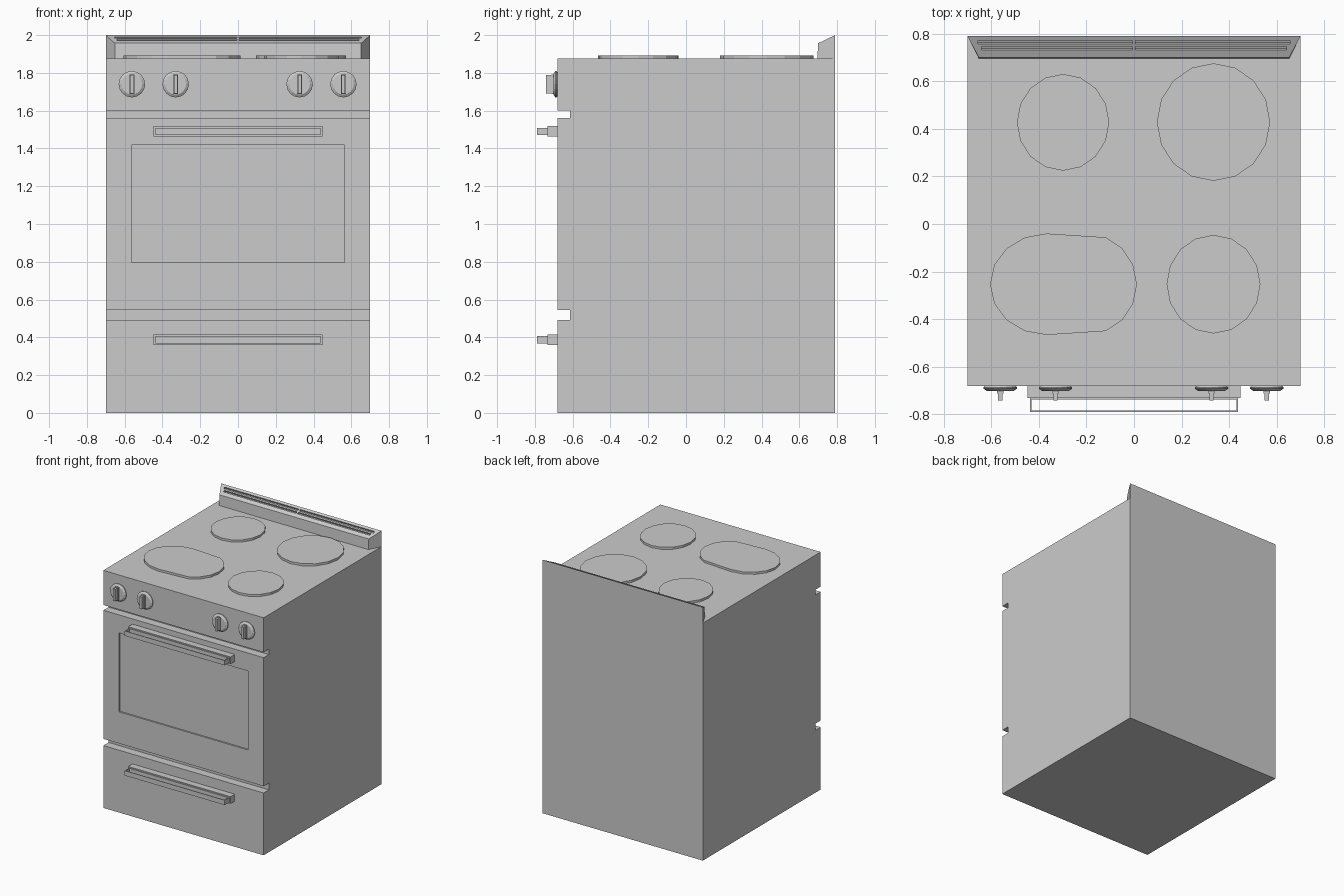
import bpy, bmesh
from math import cos, sin, radians, atan2
from mathutils import Matrix

if "Cube" in bpy.data.objects:
    bpy.data.objects.remove(bpy.data.objects["Cube"])


def finish(bm, name):
    bmesh.ops.recalc_face_normals(bm, faces=bm.faces[:])
    me = bpy.data.meshes.new(name)
    bm.to_mesh(me)
    bm.free()
    ob = bpy.data.objects.new(name, me)
    bpy.context.collection.objects.link(ob)
    return ob


def box(name, x, y, z, rot_x=0.0):
    """Box from (min, max) pairs, optionally tilted about its centre."""
    size = [b - a for a, b in (x, y, z)]
    mid = [(a + b) / 2 for a, b in (x, y, z)]
    bm = bmesh.new()
    m = Matrix.Translation(mid) @ Matrix.Rotation(rot_x, 4, 'X') @ Matrix.Diagonal((*size, 1))
    bmesh.ops.create_cube(bm, size=1, matrix=m)
    return finish(bm, name)


def loft(name, rings):
    """Closed solid through rings of equal point count."""
    bm = bmesh.new()
    vs = [[bm.verts.new(p) for p in r] for r in rings]
    n = len(vs[0])
    for a, b in zip(vs, vs[1:]):
        for i in range(n):
            j = (i + 1) % n
            bm.faces.new((a[i], a[j], b[j], b[i]))
    bm.faces.new(vs[0][::-1])
    bm.faces.new(vs[-1])
    return finish(bm, name)


def cut(ob, cutters):
    for c in cutters:
        c.hide_render = True
        mod = ob.modifiers.new("cut", 'BOOLEAN')
        mod.operation, mod.solver, mod.object = 'DIFFERENCE', 'EXACT', c
        bpy.context.view_layer.objects.active = ob
        bpy.ops.object.modifier_apply(modifier=mod.name)
        bpy.data.objects.remove(c)


def arc(cx, cy, rx, ry, a0, a1, n):
    return [(cx + rx * cos(radians(a0 + (a1 - a0) * i / n)),
             cy + ry * sin(radians(a0 + (a1 - a0) * i / n))) for i in range(n + 1)]


W, FRONT, TOP, BACK = 0.70, -0.68, 1.875, 0.79

# Cabinet with overhanging control panel
profile = [(FRONT, TOP), (FRONT, 1.602), (-0.615, 1.602), (-0.615, 0), (BACK, 0), (BACK, TOP)]
loft("cabinet", [[(s * W, y, z) for y, z in profile] for s in (-1, 1)])

# Oven door with recessed window, and storage drawer
door = box("oven_door", (-W, W), (FRONT, -0.615), (0.545, 1.56))
cut(door, [box("window_cutter", (-0.563, 0.563), (FRONT - 0.1, FRONT + 0.012), (0.795, 1.418))])
box("drawer", (-W, W), (FRONT, -0.615), (0, 0.492))

# Handles: mounting rail plus thin open loop
for name, z in (("door", 1.49), ("drawer", 0.387)):
    box(name + "_handle_rail", (-0.447, 0.447), (-0.732, FRONT), (z - 0.028, z + 0.028))
    loop = box(name + "_handle_loop", (-0.437, 0.437), (-0.79, -0.732), (z - 0.019, z + 0.019))
    cut(loop, [box("loop_cutter", (-0.431, 0.431), (-0.784, -0.738), (z - 0.1, z + 0.1))])

# Control knobs: bevelled dial and upright grip
for i, x in enumerate((-0.562, -0.33, 0.326, 0.558)):
    z = 1.74
    rings = [[(px, y, pz) for px, pz in arc(x, z, r, r, 0, 337.5, 15)]
             for r, y in ((0.064, FRONT), (0.07, -0.686), (0.07, -0.692), (0.055, -0.702))]
    loft(f"knob_dial_{i}", rings)
    box(f"knob_base_{i}", (x - 0.013, x + 0.013), (-0.712, -0.70), (z - 0.052, z + 0.052))
    box(f"knob_grip_{i}", (x - 0.009, x + 0.009), (-0.742, -0.711), (z - 0.048, z + 0.048))

# Hotplates: three round, one oval
plates = {
    "rear_left_burner": arc(-0.298, 0.427, 0.194, 0.203, 0, 337.5, 15),
    "rear_right_burner": arc(0.334, 0.428, 0.238, 0.247, 0, 337.5, 15),
    "front_right_burner": arc(0.334, -0.253, 0.197, 0.207, 0, 337.5, 15),
    "front_left_oval_burner": arc(-0.367, -0.253, 0.238, 0.213, 90, 270, 8)
                              + arc(-0.198, -0.253, 0.21, 0.213, -67.5, 67.5, 6),
}
for name, pts in plates.items():
    loft(name, [[(x, y, z) for x, y in pts] for z in (TOP, 1.892)])

# Rear vent: tapered wedge with sloping slotted top
FW, FY, FZ = 0.652, 0.70, 1.957
vent = loft("rear_vent", [
    [(-W, BACK, TOP), (W, BACK, TOP), (W, BACK, 2.0), (-W, BACK, 2.0)],
    [(-FW, 0.695, TOP), (FW, 0.695, TOP), (FW, FY, FZ), (-FW, FY, FZ)]])
slope = atan2(2.0 - FZ, BACK - FY)
slots = []
for y, end in ((0.763, 0.655), (0.738, 0.64)):
    z = FZ + (y - FY) * (2.0 - FZ) / (BACK - FY)
    for s in (-1, 1):
        x = sorted((s * 0.006, s * end))
        slots.append(box("slot_cutter", x, (y - 0.008, y + 0.008), (z - 0.015, z + 0.015), slope))
cut(vent, slots)
